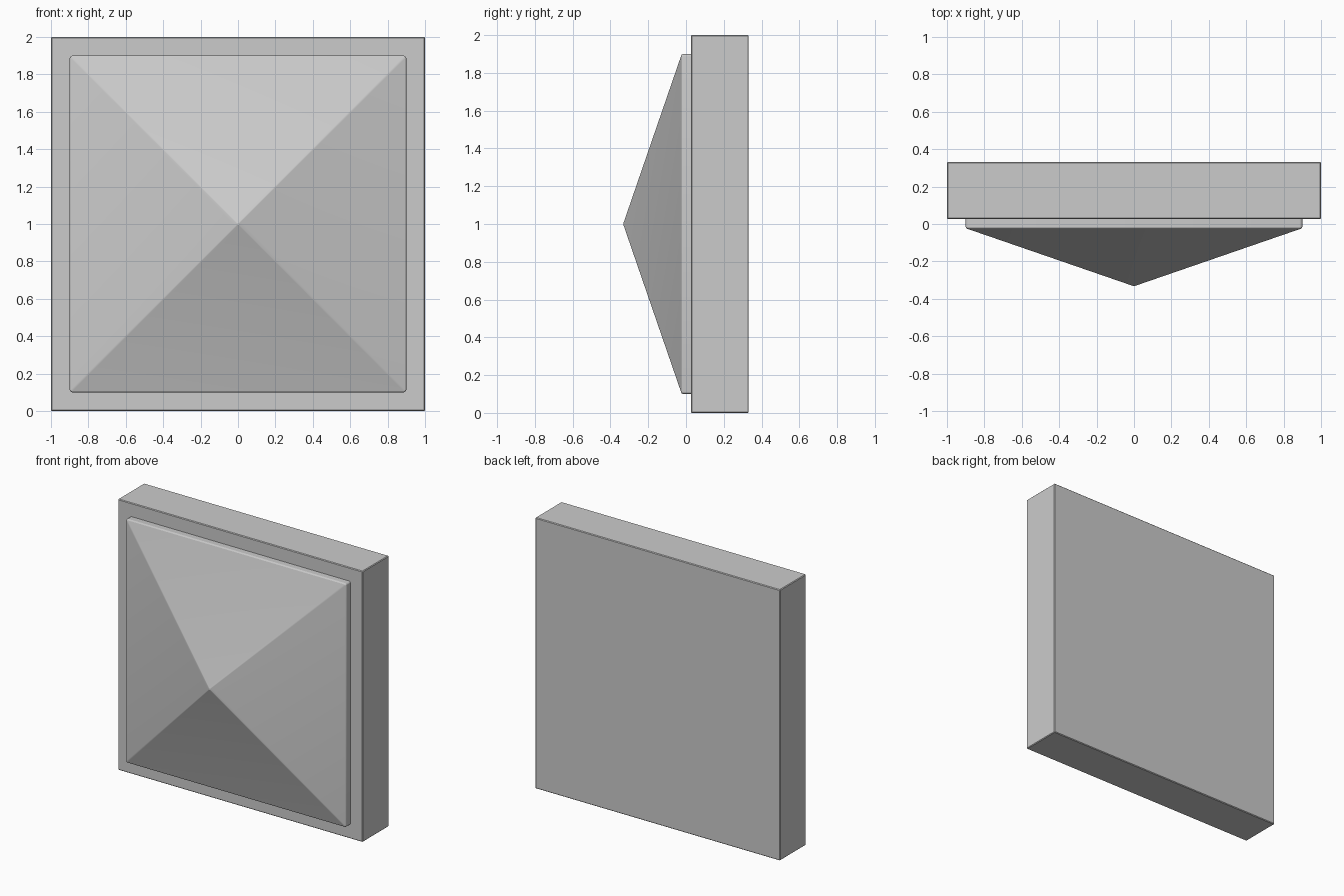
import bpy, bmesh, math

if "Cube" in bpy.data.objects:
    bpy.data.objects.remove(bpy.data.objects["Cube"])

CZ = 1.0  # height of the panel centre


def ring(bm, half, y, radius, seg=4):
    """Rounded square outline in the xz plane."""
    verts = []
    c = half - radius
    for k, (sx, sz) in enumerate([(1, 1), (-1, 1), (-1, -1), (1, -1)]):
        for i in range(seg + 1):
            a = math.pi / 2 * (k + i / seg)
            verts.append(bm.verts.new((sx * c + radius * math.cos(a), y,
                                       CZ + sz * c + radius * math.sin(a))))
    return verts


def lofted(name, rings):
    bm = bmesh.new()
    loops = [ring(bm, *r) for r in rings]
    for a, b in zip(loops, loops[1:]):
        n = len(a)
        for i in range(n):
            bm.faces.new((a[i], a[(i + 1) % n], b[(i + 1) % n], b[i]))
    bm.faces.new(loops[0])
    bm.faces.new(loops[-1])
    bmesh.ops.recalc_face_normals(bm, faces=bm.faces[:])
    me = bpy.data.meshes.new(name)
    bm.to_mesh(me)
    bm.free()
    ob = bpy.data.objects.new(name, me)
    bpy.context.collection.objects.link(ob)
    bpy.context.view_layer.objects.active = ob
    ob.select_set(True)
    bpy.ops.object.shade_smooth_by_angle(angle=math.radians(15))
    ob.select_set(False)
    return ob


# Square backing slab with softened front edges
bpy.ops.mesh.primitive_cube_add(size=1, location=(0, 0.179, CZ))
slab = bpy.context.object
slab.name = "backing_slab"
slab.scale = (2, 0.306, 2)
bpy.ops.object.transform_apply(location=False, rotation=False, scale=True)
slab.select_set(False)
bev = slab.modifiers.new("soft_edges", 'BEVEL')
bev.width = 0.005
bev.segments = 1

# Raised pyramid face: short straight neck, softened rim, blunt tip
lofted("pyramid_face", [
    (0.900, 0.040, 0.015),
    (0.900, -0.016, 0.015),
    (0.898, -0.021, 0.013),
    (0.893, -0.025, 0.008),
    (0.014, -0.328, 0.004),
    (0.005, -0.332, 0.003),
])
